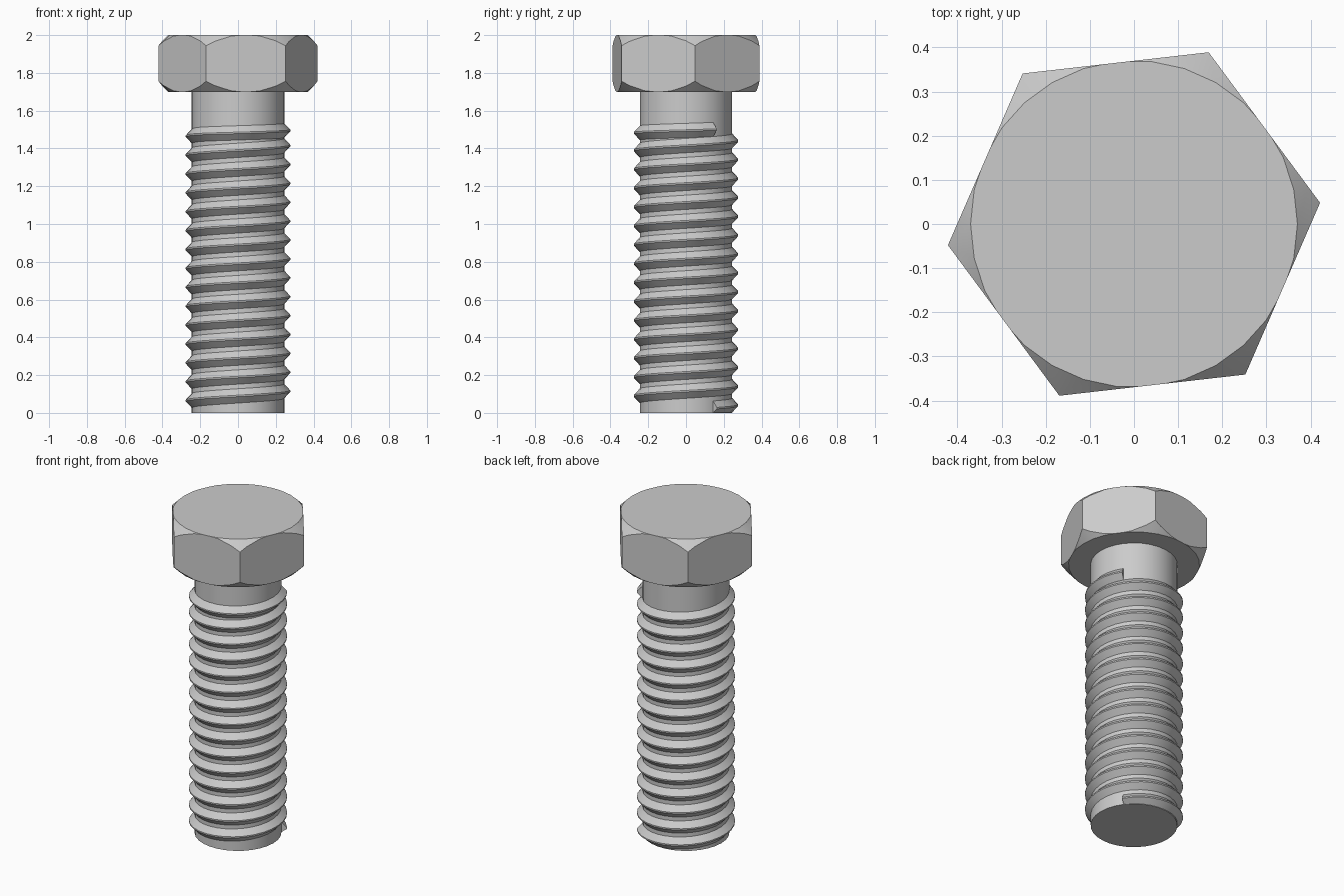
import bpy
import bmesh
from math import sin, cos, pi, radians
from mathutils import Matrix, Vector

SIDES = 30            # facets around every round part
STEP = 2 * pi / SIDES
SHAFT_R, CREST_R = 0.245, 0.277
PITCH, TURNS = 0.1, 15

if "Cube" in bpy.data.objects:
    bpy.data.objects.remove(bpy.data.objects["Cube"], do_unlink=True)

steel = bpy.data.materials.new("steel_grey")
steel.use_nodes = True
steel.diffuse_color = (0.6, 0.6, 0.6, 1)
steel.node_tree.nodes["Principled BSDF"].inputs["Base Color"].default_value = (0.6, 0.6, 0.6, 1)


def make_object(name, bm, angle):
    """Turn a bmesh into a smooth-by-angle steel object."""
    bmesh.ops.recalc_face_normals(bm, faces=bm.faces[:])
    mesh = bpy.data.meshes.new(name)
    bm.to_mesh(mesh)
    bm.free()
    mesh.materials.append(steel)
    obj = bpy.data.objects.new(name, mesh)
    bpy.context.collection.objects.link(obj)
    bpy.ops.object.select_all(action='DESELECT')
    obj.select_set(True)
    bpy.context.view_layer.objects.active = obj
    bpy.ops.object.shade_smooth_by_angle(angle=radians(angle))


def prism(radius, bottom, top, sides, first_angle):
    """Closed upright prism with its first corner at first_angle."""
    bm = bmesh.new()
    ring = [first_angle + 2 * pi * i / sides for i in range(sides)]
    base = bm.faces.new([bm.verts.new((radius * cos(a), radius * sin(a), bottom)) for a in ring])
    lifted = bmesh.ops.extrude_face_region(bm, geom=[base], use_keep_orig=True)["geom"]
    verts = [v for v in lifted if isinstance(v, bmesh.types.BMVert)]
    bmesh.ops.translate(bm, vec=(0, 0, top - bottom), verts=verts)
    return bm


# Hexagonal head, its corners trimmed by a faceted cone above and below
head = prism(0.424, 1.7, 2.0, 6, radians(6.5))
for z, up in ((2.0, 1), (1.7, -1)):
    for i in range(SIDES):
        a = (i + 0.5) * STEP
        out = Vector((cos(a), sin(a), 0))
        cut = bmesh.ops.bisect_plane(
            head, geom=head.verts[:] + head.edges[:] + head.faces[:], dist=1e-6,
            plane_co=out * 0.37 * cos(STEP / 2) + Vector((0, 0, z)),
            plane_no=out + Vector((0, 0, up)), clear_outer=True)
        rim = [e for e in cut["geom_cut"] if isinstance(e, bmesh.types.BMEdge) and e.is_boundary]
        if len(rim) > 2:
            bmesh.ops.contextual_create(head, geom=rim)
make_object("hex_head", head, 25)

# Plain shaft running the full length
make_object("shaft", prism(SHAFT_R, 0, 1.7, SIDES, 0), 30)

# Helical thread: a ridge section swept round the shaft, flattening at its end
section = ((SHAFT_R - 0.002, -0.04), (CREST_R, -0.004), (CREST_R, 0.004), (SHAFT_R - 0.002, 0.04))
thread = bmesh.new()
rows = []
for i in range(SIDES * TURNS + 1):
    a = (i + 3) * STEP
    turn = i / SIDES
    z = 0.025 + PITCH * (turn - 0.5 * max(0, turn - TURNS + 0.5))
    rows.append([thread.verts.new((r * cos(a), r * sin(a), max(0, z + dz))) for r, dz in section])
for low, high in zip(rows, rows[1:]):
    for k in range(4):
        n = (k + 1) % 4
        thread.faces.new((low[k], high[k], high[n], low[n]))
thread.faces.new(rows[0])
thread.faces.new(rows[-1])
make_object("thread", thread, 30)
